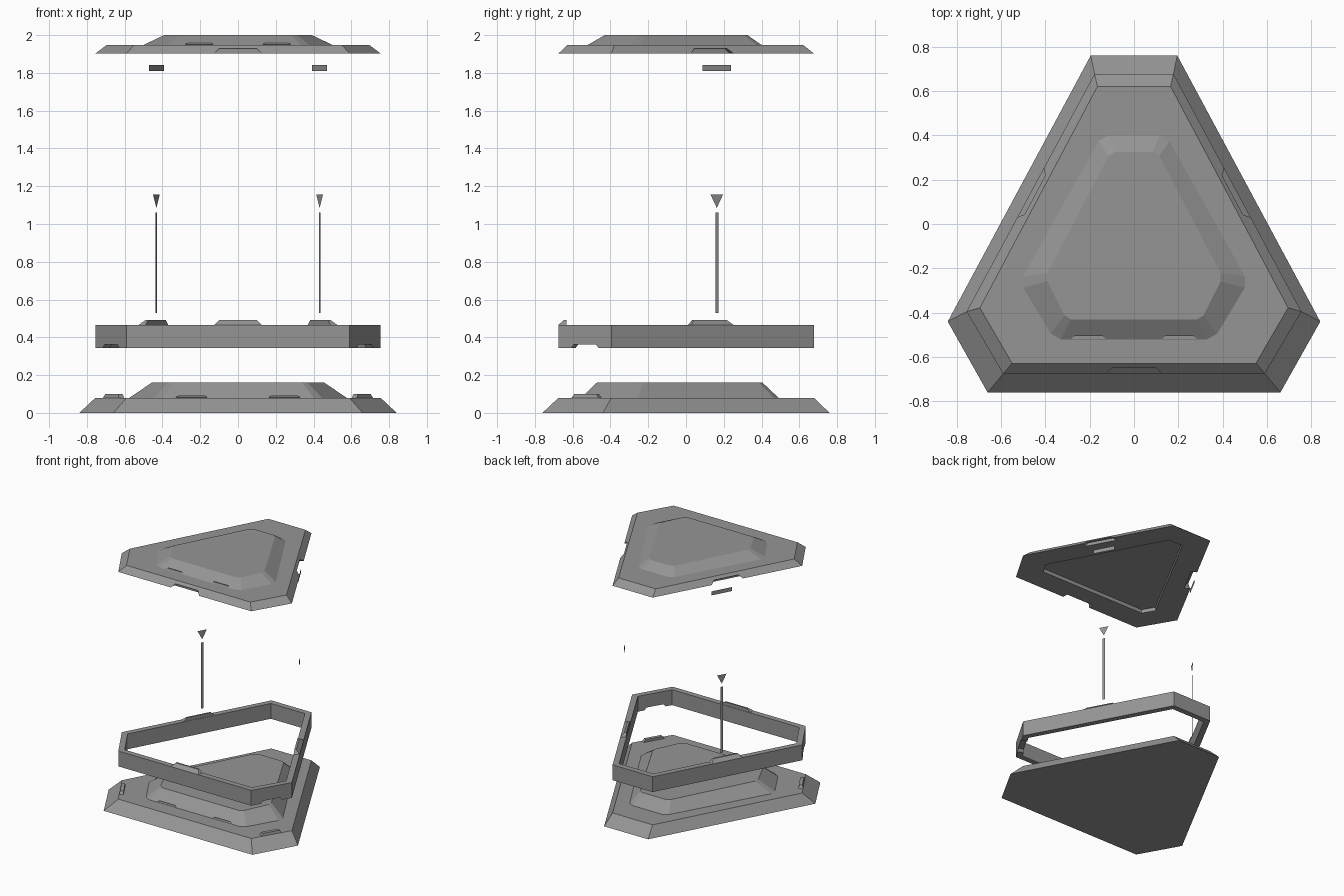
import bpy, bmesh
from mathutils import Vector

if "Cube" in bpy.data.objects:
    bpy.data.objects.remove(bpy.data.objects["Cube"])

GREY = bpy.data.materials.new("dark_grey")
GREY.diffuse_color = (0.3, 0.3, 0.3, 1)
GREY.use_nodes = True
GREY.node_tree.nodes["Principled BSDF"].inputs["Base Color"].default_value = GREY.diffuse_color


def hexagon(*half):
    """Mirror three right-hand (x, y) corners into a six-corner outline."""
    right = [Vector(p) for p in half]
    return right + [Vector((-p.x, p.y)) for p in reversed(right)]


def inset(pts, d):
    """Move every edge of a clockwise outline inward by d."""
    out = []
    for i, p in enumerate(pts):
        e1 = (p - pts[i - 1]).normalized()
        e2 = (pts[(i + 1) % len(pts)] - p).normalized()
        n1, n2 = Vector((-e1.y, e1.x)), Vector((-e2.y, e2.x))
        out.append(p - (n1 + n2) / (1 + n1.dot(n2)) * d)
    return out


def chamfer(pts, d=0.0):
    """Split each corner in two, d along its edges (0 keeps it sharp)."""
    out = []
    for i, p in enumerate(pts):
        for q in (pts[i - 1], pts[(i + 1) % len(pts)]):
            out.append(p + (q - p).normalized() * d)
    return out


def make(name, verts, faces):
    me = bpy.data.meshes.new(name)
    me.from_pydata([tuple(v) for v in verts], [], faces)
    bm = bmesh.new()
    bm.from_mesh(me)
    bmesh.ops.remove_doubles(bm, verts=bm.verts, dist=1e-5)
    bmesh.ops.recalc_face_normals(bm, faces=bm.faces)
    bm.to_mesh(me)
    bm.free()
    me.materials.append(GREY)
    ob = bpy.data.objects.new(name, me)
    bpy.context.collection.objects.link(ob)
    return ob


def loft(name, layers, closed=False):
    """Skin stacked (outline, z) layers; cap the ends, or close into a band."""
    n, m = len(layers[0][0]), len(layers)
    verts = [(p.x, p.y, z) for pts, z in layers for p in pts]
    faces = []
    for k in range(m if closed else m - 1):
        a, b = k * n, (k + 1) % m * n
        faces += [(a + i, a + (i + 1) % n, b + (i + 1) % n, b + i) for i in range(n)]
    if not closed:
        faces += [tuple(range(n)), tuple(range((m - 1) * n, m * n))]
    return make(name, verts, faces)


def edge_block(name, pts, i, z0, z1, len0, len1, out0, out1, depth, shift=0):
    """Trapezoid block on the middle of outline edge i."""
    a, b = pts[i], pts[(i + 1) % 6]
    d = (b - a).normalized()
    n = Vector((-d.y, d.x))
    mid = (a + b) / 2 + d * shift
    layers = []
    for z, ln, out in ((z0, len0, out0), (z1, len1, out1)):
        layers.append(([mid + d * s * ln / 2 + n * o
                        for s, o in ((-1, out), (1, out), (1, -depth), (-1, -depth))], z))
    return loft(name, layers)


def cut(ob, cutter):
    mod = ob.modifiers.new("cut", 'BOOLEAN')
    mod.operation, mod.solver, mod.object = 'DIFFERENCE', 'EXACT', cutter
    bpy.context.view_layer.objects.active = ob
    bpy.ops.object.modifier_apply(modifier=mod.name)
    bpy.data.objects.remove(cutter)


FOOT = hexagon((0.195, 0.76), (0.84, -0.44), (0.66, -0.76))
RIM = hexagon((0.178, 0.677), (0.755, -0.395), (0.59, -0.675))
LONG, SHORT = (0, 2, 4), (1, 3)   # edge numbers: right, front, left / front corners

# Base with raised, corner-chamfered plateau
base_low = hexagon((0.16, 0.49), (0.59, -0.28), (0.43, -0.555))
base_high = hexagon((0.125, 0.405), (0.465, -0.245), (0.36, -0.472))
base = loft("base", [(chamfer(FOOT), 0), (chamfer(RIM), 0.08),
                     (chamfer(base_low, 0.03), 0.08), (chamfer(base_high, 0.02), 0.16)])
for s in (-1, 1):
    cut(base, edge_block("slot_cutter", base_low, 2, 0.081, 0.09, 0.17, 0.14,
                         0.02, 0.02, 0.03, s * 0.245))

# Corner tabs on the base
for i in SHORT:
    edge_block("base_corner_tab", RIM, i, 0.08, 0.10, 0.165, 0.135, 0, -0.005, 0.032)

# Wall ring with corner notches and long-side tabs
inner = inset(RIM, 0.045)
ring = loft("wall_ring", [(RIM, 0.343), (RIM, 0.466), (inner, 0.466), (inner, 0.343)], True)
for i in SHORT:
    cut(ring, edge_block("notch_cutter", RIM, i, 0.33, 0.363, 0.19, 0.135, 0.03, 0.03, 0.08))
for i in LONG:
    edge_block("ring_tab", RIM, i, 0.466, 0.492, 0.25, 0.20, 0, -0.028, 0.042)

# Cap with underside recess and raised plateau
cap_top = hexagon((0.165, 0.62), (0.695, -0.378), (0.55, -0.628))
cap_low = hexagon((0.145, 0.40), (0.515, -0.262), (0.36, -0.52))
cap_high = hexagon((0.105, 0.325), (0.40, -0.24), (0.305, -0.43))
recess = chamfer(inset(RIM, 0.19))
cap = loft("cap", [(recess, 1.933), (recess, 1.903), (chamfer(RIM), 1.903),
                   (chamfer(cap_top), 1.948), (chamfer(cap_low, 0.03), 1.948),
                   (chamfer(cap_high, 0.02), 2.0)])
for i in LONG:
    cut(cap, edge_block("cap_notch_cutter", RIM, i, 1.88, 1.928, 0.30, 0.20, 0.03, 0.03, 0.045))
for s in (-1, 1):
    cut(cap, edge_block("cap_slot_cutter", cap_low, 2, 1.949, 1.957, 0.155, 0.125,
                        0.02, 0.02, 0.025, s * 0.205))

# Floating flat markers above the two rear long sides
for s in (-1, 1):
    side = "right" if s > 0 else "left"

    def flat(name, profile):
        verts = [(s * (0.432 + 0.473 * u), 0.163 - 0.881 * u, z) for u, z in profile]
        make(f"{side}_{name}", verts, [tuple(range(len(verts)))])

    flat("stem", [(-0.009, 0.53), (0.009, 0.53), (0.009, 1.06), (-0.009, 1.06)])
    flat("arrow", [(0, 1.085), (0.038, 1.157), (-0.038, 1.157)])
    flat("bar", [(-0.085, 1.81), (0.085, 1.81), (0.085, 1.842), (-0.085, 1.842)])
